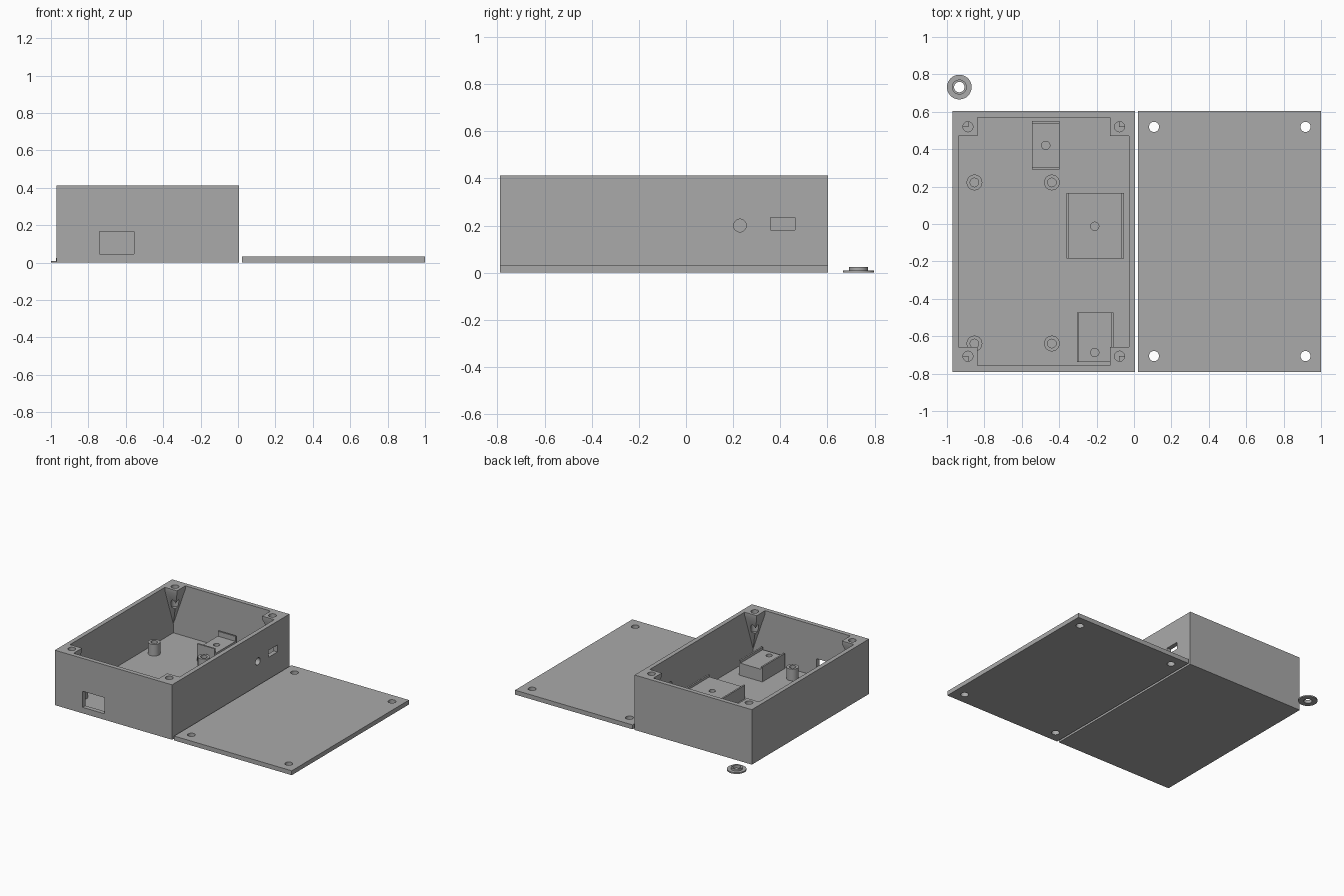
import bpy, bmesh
from mathutils import Vector

cube = bpy.data.objects.get("Cube")
if cube:
    bpy.data.objects.remove(cube, do_unlink=True)

grey = bpy.data.materials.new("light grey plastic")
grey.use_nodes = True
grey.diffuse_color = (0.4, 0.4, 0.4, 1)
bsdf = next(n for n in grey.node_tree.nodes if n.type == 'BSDF_PRINCIPLED')
bsdf.inputs["Base Color"].default_value = (0.4, 0.4, 0.4, 1)

X0, X1, Y0, Y1, H = -0.97, 0.005, -0.79, 0.603, 0.413   # case outside
WALL = 0.033
HOLE_R = 0.027
SCREW_Y = (-0.706, 0.519)


def make(name, bm):
    bmesh.ops.recalc_face_normals(bm, faces=bm.faces)
    mesh = bpy.data.meshes.new(name)
    bm.to_mesh(mesh)
    bm.free()
    mesh.materials.append(grey)
    ob = bpy.data.objects.new(name, mesh)
    bpy.context.collection.objects.link(ob)
    return ob


def box(name, x0, x1, y0, y1, z0, z1):
    bm = bmesh.new()
    bmesh.ops.create_cube(bm, size=1)
    lo, hi = Vector((x0, y0, z0)), Vector((x1, y1, z1))
    for v in bm.verts:
        v.co = (lo + hi) / 2 + v.co * (hi - lo)
    return make(name, bm)


def cyl(name, x, y, r, z0, z1, sides=32):
    bm = bmesh.new()
    bmesh.ops.create_cone(bm, cap_ends=True, segments=sides,
                          radius1=r, radius2=r, depth=z1 - z0)
    bmesh.ops.translate(bm, verts=bm.verts, vec=(x, y, (z0 + z1) / 2))
    return make(name, bm)


def boolean(ob, others, operation='DIFFERENCE'):
    bpy.context.view_layer.objects.active = ob
    for other in others:
        mod = ob.modifiers.new("bool", 'BOOLEAN')
        mod.operation = operation
        mod.solver = 'EXACT'
        mod.object = other
        bpy.ops.object.modifier_apply(modifier=mod.name)
        bpy.data.objects.remove(other, do_unlink=True)
    return ob


def smooth(ob):
    bpy.ops.object.select_all(action='DESELECT')
    bpy.context.view_layer.objects.active = ob
    ob.select_set(True)
    bpy.ops.object.shade_smooth_by_angle(angle=0.52)


# Open case with its wall openings
case = box("case", X0, X1, Y0, Y1, 0, H)
side_hole = cyl("cutter", 0, 0, HOLE_R, -0.1, 0.1)
side_hole.rotation_euler.y = 1.5708
side_hole.location = (X1, 0.229, 0.2)
bpy.context.view_layer.update()
boolean(case, [
    box("cutter", X0 + WALL, X1 - WALL, Y0 + WALL, Y1 - WALL, WALL, H + 0.1),
    box("cutter", -0.74, -0.556, Y0 - 0.05, Y0 + 0.06, 0.045, 0.166),
    box("cutter", X1 - 0.06, X1 + 0.05, 0.358, 0.462, 0.182, 0.235),
    side_hole,
])
smooth(case)

# Tapered screw posts in the four corners
for x, sx, side in ((X0 + WALL, 1, "right"), (X1 - WALL, -1, "left")):
    for y, sy, end in ((Y0 + WALL, 1, "front"), (Y1 - WALL, -1, "back")):
        bm = bmesh.new()
        for z in (H, H - 0.025):
            for i in (0, 0.1):
                for j in (0, 0.1):
                    bm.verts.new((x + sx * i, y + sy * j, z))
        bm.verts.new((x, y, 0.1))
        bmesh.ops.convex_hull(bm, input=bm.verts)
        post = make(f"screw_post_{end}_{side}", bm)
        boolean(post, [cyl("cutter", x + sx * 0.049, y + sy * 0.05, HOLE_R, 0.25, H + 0.1)])
        smooth(post)

# Hollow standoffs on the floor
for x in (-0.853, -0.439):
    for y in (-0.639, 0.222):
        standoff = cyl("standoff", x, y, 0.042, WALL, 0.12)
        boolean(standoff, [cyl("cutter", x, y, 0.023, WALL + 0.005, 0.2)])
        smooth(standoff)


# Mounting blocks: a bored block between two thin raised lips
def mount(name, x0, x1, y0, y1, hole, top, lip, lips_on_x):
    t = 0.012
    if lips_on_x:
        block = box(name, x0 + t, x1 - t, y0, y1, WALL, top)
        box(name + "_lip_right", x0, x0 + t, y0, y1, WALL, lip)
        box(name + "_lip_left", x1 - t, x1, y0, y1, WALL, lip)
    else:
        block = box(name, x0, x1, y0 + t, y1 - t, WALL, top)
        box(name + "_lip_front", x0, x1, y0, y0 + t, WALL, lip)
        box(name + "_lip_back", x0, x1, y1 - t, y1, WALL, lip)
    boolean(block, [cyl("cutter", *hole, 0.022, WALL + 0.01, top + 0.1)])
    smooth(block)


mount("back_mount", -0.545, -0.398, 0.292, 0.55, (-0.472, 0.42), 0.125, 0.162, False)
mount("middle_mount", -0.362, -0.054, -0.185, 0.165, (-0.21, -0.012), 0.117, 0.135, True)
mount("front_mount", -0.305, -0.11, -0.738, -0.472, (-0.21, -0.687), 0.125, 0.145, True)

# Flat lid beside the case
lid = box("lid", 0.022, 1.0, Y0, Y1, 0, WALL)
boolean(lid, [cyl("cutter", x, y, HOLE_R, -0.1, 0.1) for x in (0.107, 0.917) for y in SCREW_Y])
smooth(lid)

# Small flanged bushing
bx, by = -0.934, 0.732
bushing = cyl("bushing", bx, by, 0.066, 0, 0.01)
boolean(bushing, [cyl("hub", bx, by, 0.04, 0.003, 0.025)], 'UNION')
boolean(bushing, [cyl("cutter", bx, by, 0.028, -0.1, 0.1)])
smooth(bushing)
